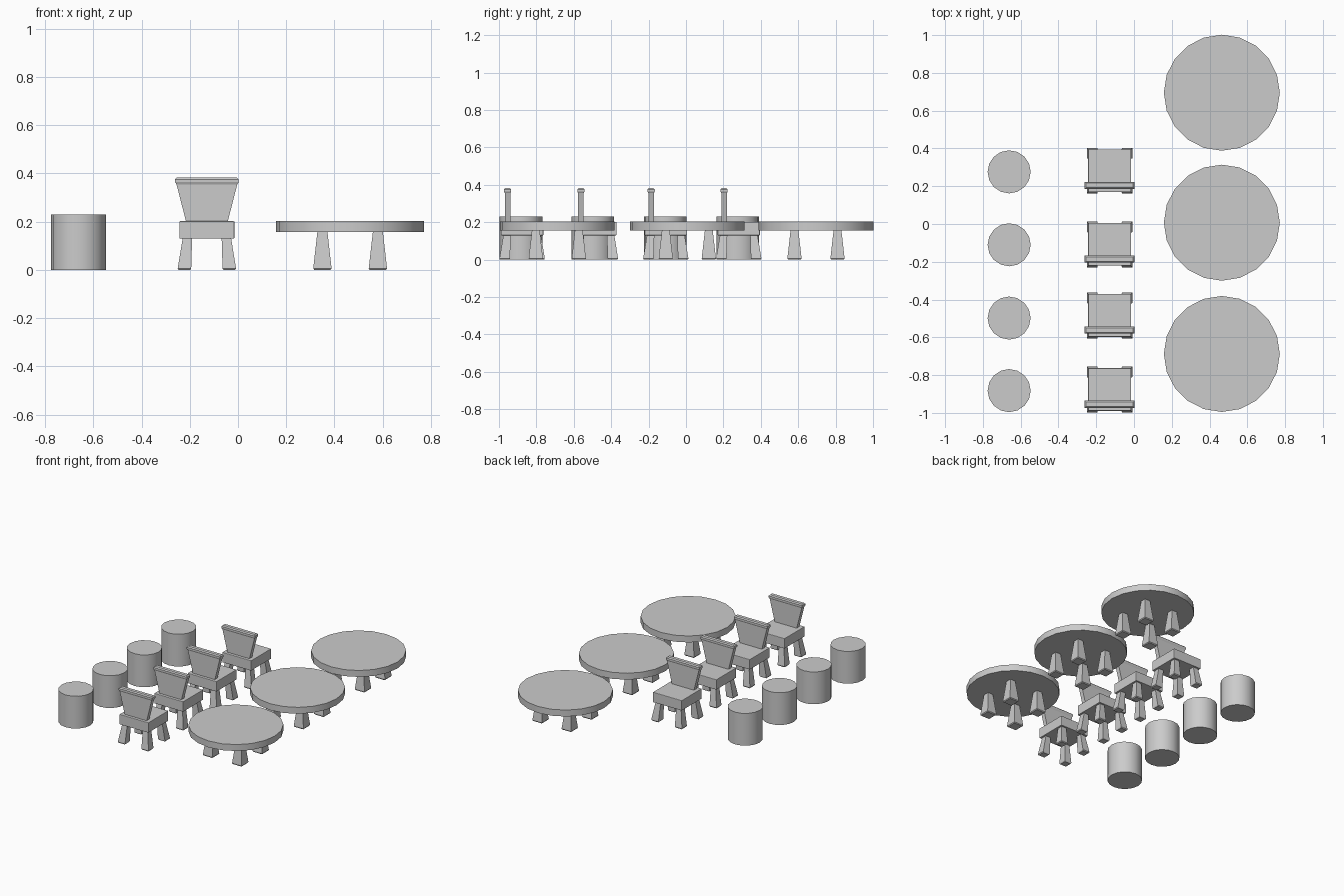
import bpy, bmesh, math

if "Cube" in bpy.data.objects:
    bpy.data.objects.remove(bpy.data.objects["Cube"])


def loft(name, rings, bevel=0.0, smooth=False):
    """Closed solid skinned through a list of equal-sized point rings."""
    bm = bmesh.new()
    loops = [[bm.verts.new(p) for p in ring] for ring in rings]
    n = len(loops[0])
    for a, b in zip(loops, loops[1:]):
        for i in range(n):
            j = (i + 1) % n
            bm.faces.new((a[i], a[j], b[j], b[i]))
    bm.faces.new(loops[0][::-1])
    bm.faces.new(loops[-1])
    bmesh.ops.recalc_face_normals(bm, faces=bm.faces)
    mesh = bpy.data.meshes.new(name)
    bm.to_mesh(mesh)
    bm.free()
    obj = bpy.data.objects.new(name, mesh)
    bpy.context.collection.objects.link(obj)
    if bevel:
        mod = obj.modifiers.new("bevel", 'BEVEL')
        mod.width = bevel
        mod.segments = 2
    if smooth:
        bpy.ops.object.select_all(action='DESELECT')
        obj.select_set(True)
        bpy.context.view_layer.objects.active = obj
        bpy.ops.object.shade_smooth_by_angle(angle=math.radians(35))
    return obj


def rect(cx, cy, z, hx, hy):
    return [(cx - hx, cy - hy, z), (cx + hx, cy - hy, z),
            (cx + hx, cy + hy, z), (cx - hx, cy + hy, z)]


def disc(name, x, y, z0, z1, r, sides):
    ring = [(x + r * math.cos(2 * math.pi * i / sides),
             y + r * math.sin(2 * math.pi * i / sides)) for i in range(sides)]
    return loft(name, [[(px, py, z) for px, py in ring] for z in (z0, z1)], smooth=True)


def legs(name, x, y, top_z, bottom, top):
    """Four flared legs; bottom and top are (offset, half width)."""
    for sx in (-1, 1):
        for sy in (-1, 1):
            rings = []
            for z, (off, half) in ((0, (bottom[0], bottom[1] - 0.004)),
                                   (0.006, bottom), (top_z, top)):
                rings.append(rect(x + sx * off, y + sy * off, z, half, half))
            loft(name, rings)


# Round tables
for y in (0.695, 0.007, -0.688):
    disc("table_top", 0.465, y, 0.157, 0.203, 0.307, 20)
    legs("table_leg", 0.465, y, 0.165, (0.115, 0.038), (0.115, 0.020))

# Chairs with the backrest on the -y side
CX = -0.129
for y in (0.282, -0.108, -0.484, -0.876):
    loft("chair_seat", [rect(CX, y, z, 0.114, 0.113) for z in (0.13, 0.202)], bevel=0.003)
    legs("chair_leg", CX, y, 0.14, (0.093, 0.028), (0.080, 0.019))
    back_y = y - 0.078
    loft("chair_backrest", [rect(CX, back_y, 0.195, 0.085, 0.015),
                            rect(CX, back_y, 0.355, 0.126, 0.015),
                            rect(CX, back_y, 0.364, 0.132, 0.019),
                            rect(CX, back_y, 0.376, 0.132, 0.019),
                            rect(CX, back_y, 0.383, 0.125, 0.012)])

# Cylindrical stools
for y in (0.276, -0.110, -0.498, -0.882):
    disc("stool", -0.661, y, 0, 0.23, 0.114, 16)
